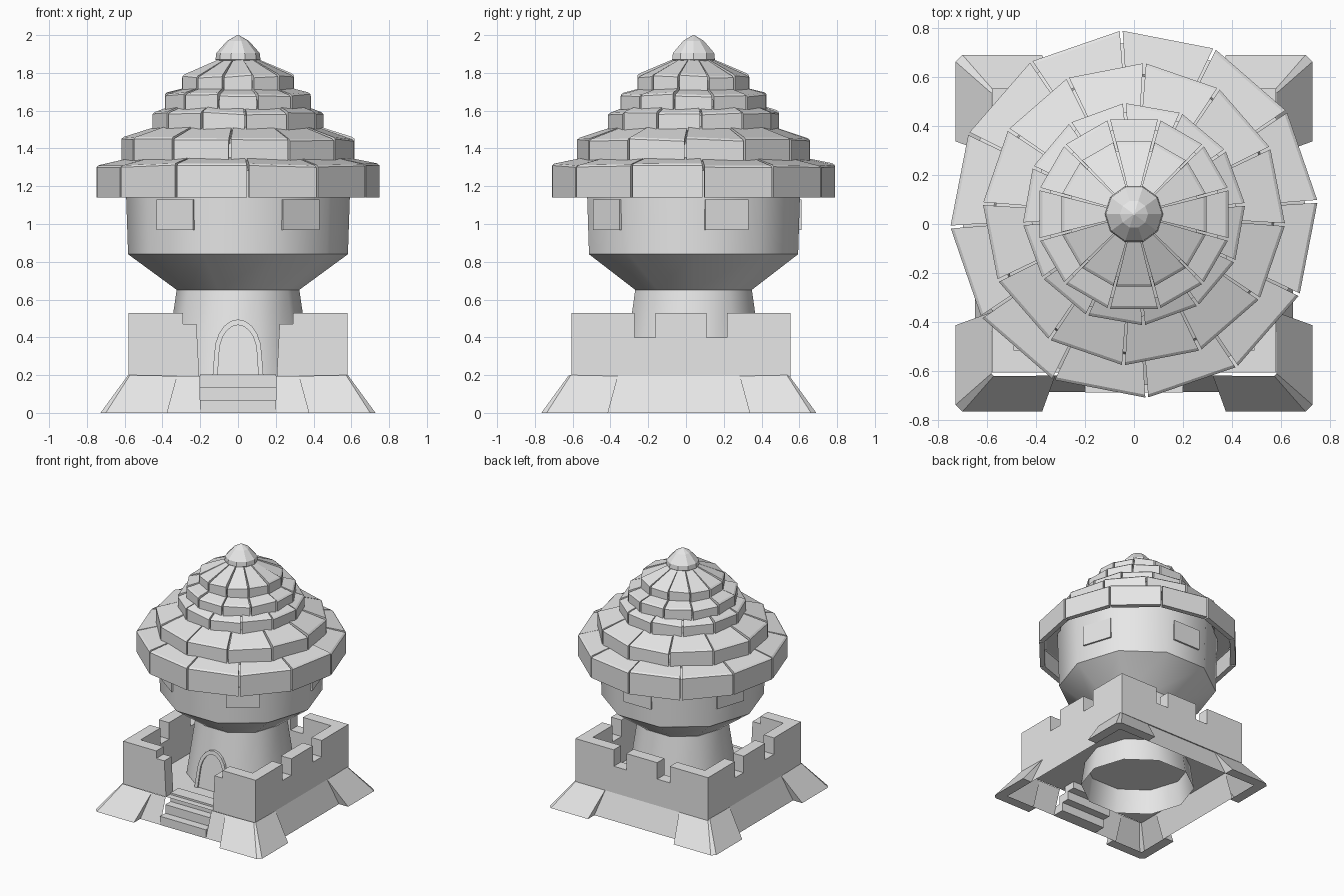
import bpy, bmesh, math, random
from math import sin, cos, pi, radians
from mathutils import Matrix, Vector

random.seed(4)
cube = bpy.data.objects.get("Cube")
if cube:
    bpy.data.objects.remove(cube, do_unlink=True)

stone = bpy.data.materials.new("stone_grey")
stone.use_nodes = True
GREY = (0.8, 0.8, 0.8, 1)
stone.diffuse_color = GREY
for node in stone.node_tree.nodes:
    if node.type == 'BSDF_PRINCIPLED':
        node.inputs["Base Color"].default_value = GREY

TOWER_Y = 0.04      # centre of tower
WALL_Y = -0.027     # centre of courtyard wall
FOOT_Y = -0.038     # centre of sloped footing


def make(name, verts, faces, smooth=False):
    mesh = bpy.data.meshes.new(name)
    bm = bmesh.new()
    vs = [bm.verts.new(v) for v in verts]
    for f in faces:
        bm.faces.new([vs[i] for i in f])
    bmesh.ops.recalc_face_normals(bm, faces=bm.faces)
    bm.to_mesh(mesh)
    bm.free()
    mesh.materials.append(stone)
    ob = bpy.data.objects.new(name, mesh)
    bpy.context.collection.objects.link(ob)
    if smooth:
        bpy.ops.object.select_all(action='DESELECT')
        ob.select_set(True)
        bpy.context.view_layer.objects.active = ob
        bpy.ops.object.shade_smooth_by_angle(angle=radians(40))
    return ob


def lathe(name, profile, sides, turn=0.0, smooth=False):
    verts, faces = [], []
    for r, z in profile:
        for k in range(sides):
            a = turn + 2 * pi * k / sides
            verts.append((r * cos(a), TOWER_Y + r * sin(a), z))
    for i in range(len(profile) - 1):
        for k in range(sides):
            m = (k + 1) % sides
            faces.append((i * sides + k, i * sides + m,
                          (i + 1) * sides + m, (i + 1) * sides + k))
    top = (len(profile) - 1) * sides
    faces.append(tuple(range(top, top + sides)))
    return make(name, verts, faces, smooth)


def loft(name, a, b):
    """Solid between two matching outlines."""
    n = len(a)
    faces = [tuple(range(n)), tuple(range(n, 2 * n))]
    faces += [(i, (i + 1) % n, n + (i + 1) % n, n + i) for i in range(n)]
    return make(name, list(a) + list(b), faces)


def box(name, x0, x1, y0, y1, z0, z1):
    ring = [(x0, y0), (x1, y0), (x1, y1), (x0, y1)]
    return loft(name, [(x, y, z0) for x, y in ring], [(x, y, z1) for x, y in ring])


# Tower shaft, overhanging chamber and finial
lathe("tower_shaft", [(0.42, 0), (0.325, 0.65)], 10, smooth=True)
lathe("tower_chamber", [(0.32, 0.648), (0.582, 0.84), (0.592, 1.14), (0.597, 1.3)],
      10, smooth=True)
lathe("finial", [(0.1, 1.855), (0.119, 1.87), (0.115, 1.905), (0.057, 1.97), (0.004, 2)], 10)

# Roof core under the shingles
lathe("roof_core", [(0.59, 1.28), (0.70, 1.28), (0.59, 1.32), (0.58, 1.43), (0.42, 1.485),
                    (0.42, 1.575), (0.365, 1.595), (0.365, 1.67), (0.275, 1.695),
                    (0.275, 1.77), (0.08, 1.855)], 12, radians(4))

# Roof tiers: outer radius, bottom, rim, inner radius, inner height, turn in degrees
TIERS = [(0.75, 1.14, 1.315, 0.57, 1.352, 4), (0.617, 1.335, 1.455, 0.41, 1.52, -4),
         (0.454, 1.495, 1.595, 0.36, 1.625, 5), (0.398, 1.605, 1.69, 0.27, 1.722, 15),
         (0.305, 1.70, 1.79, 0.09, 1.877, 15)]
for t, (r, zb, zt, ri, zi, turn) in enumerate(TIERS):
    gap = 0.006 / r
    thick = 0.025 if t else 0.04
    for k in range(12):
        ends = []
        for side in (0, 1):
            a = radians(turn + 30 * (k + side)) + (-gap if side else gap)
            lift = random.uniform(-0.008, 0.008)
            prof = [(r, zb), (r, zt - 0.01 + lift), (r - 0.012, zt + lift), (ri, zi + lift / 2),
                    (ri, zi - 0.03), (r - thick, zt - 0.035), (r - thick, zb)]
            ends.append([(p * cos(a), TOWER_Y + p * sin(a), z) for p, z in prof])
        loft(f"roof_tile_{t + 1}_{k + 1}", *ends)

# Shuttered windows on every second chamber face
for k in range(5):
    rot = Matrix.Translation((0, TOWER_Y, 0)) @ Matrix.Rotation(radians(18 + 72 * k), 4, 'Z')
    pane = box(f"window_{k + 1}", 0.54, 0.571, -0.12, 0.12, 0.967, 1.13)
    pane.data.transform(rot)


# Arched door lying on the sloped front of the shaft
def on_shaft(x, z, out):
    return (x, -0.359 + 0.139 * z - out, z)


def arch(half, top):
    spring = 0.31
    pts = [(half, 0.19)]
    for i in range(11):
        a = pi * i / 10
        pts.append((half * 0.93 * cos(a), spring + (top - spring) * sin(a)))
    return pts + [(-half, 0.19)]


outer, inner = arch(0.135, 0.495), arch(0.108, 0.465)
for i in range(len(outer) - 1):
    quad = [outer[i], outer[i + 1], inner[i + 1], inner[i]]
    loft(f"door_frame_{i + 1}", [on_shaft(x, z, -0.03) for x, z in quad],
         [on_shaft(x, z, 0.02) for x, z in quad])
loft("door", [on_shaft(x, z, -0.03) for x, z in inner],
     [on_shaft(x, z, 0.008) for x, z in inner])

# Courtyard floor and steps
H, T = 0.58, 0.09
make("courtyard_floor", [(-H, WALL_Y - H, 0.19), (H, WALL_Y - H, 0.19),
                         (H, WALL_Y + H, 0.19), (-H, WALL_Y + H, 0.19)], [(0, 1, 2, 3)])
for k in range(3):
    y = -0.688 + 0.065 * k
    box(f"step_{k + 1}", -0.2, 0.2, y, y + 0.1, 0.068 * k, 0.068 * (k + 1))

# Battlement walls on three sides, two shorter walls beside the steps
side_wall = [(-H, 0.19), (-H, 0.53), (-0.245, 0.53), (-0.245, 0.40), (-0.135, 0.40),
             (-0.135, 0.53)]
side_wall += [(-x, z) for x, z in reversed(side_wall)]
front_wall = [(-H, 0.19), (-H, 0.53), (-0.29, 0.53), (-0.29, 0.47), (-0.22, 0.47),
              (-0.205, 0.19)]
walls = [("front_wall_right", front_wall, 0),
         ("front_wall_left", [(-x, z) for x, z in front_wall], 0),
         ("left_wall", side_wall, 90), ("back_wall", side_wall, 180),
         ("right_wall", side_wall, 270)]
for name, outline, angle in walls:
    wall = loft(name, [(x, -H, z) for x, z in outline], [(x, -H + T, z) for x, z in outline])
    wall.data.transform(Matrix.Translation((0, WALL_Y, 0)) @
                        Matrix.Rotation(radians(angle), 4, 'Z'))

# Sloped footing between the corners, open for the steps in front
for k, name in enumerate(("front", "left", "back", "right")):
    spans = [(-0.4, -0.2), (0.2, 0.4)] if k == 0 else [(-0.4, 0.4)]
    for j, (a, b) in enumerate(spans):
        foot = make(f"{name}_footing_{j + 1}", [(a, -0.648, 0), (b, -0.648, 0),
                                                (b, -H, 0.195), (a, -H, 0.195)], [(0, 1, 2, 3)])
        foot.data.transform(Matrix.Translation((0, FOOT_Y, 0)) @
                            Matrix.Rotation(radians(90 * k), 4, 'Z'))

# Splayed corner buttresses
low, mid, top = 0.728, 0.648, 0.582
for sx in (-1, 1):
    for sy in (-1, 1):
        pts = [(low, 0.375, 0), (low, 0.7, 0), (0.7, low, 0), (0.375, low, 0),
               (top, 0.322, 0.195), (top, 0.572, 0.2), (0.572, top, 0.2), (0.322, top, 0.195),
               (mid, 0.375, 0), (0.375, mid, 0), (mid, mid, 0)]
        make(f"corner_buttress_{'left' if sx > 0 else 'right'}_{'back' if sy > 0 else 'front'}",
             [(sx * x, FOOT_Y + sy * y, z) for x, y, z in pts],
             [(0, 1, 5, 4), (1, 2, 6, 5), (2, 3, 7, 6), (0, 4, 8), (3, 9, 7),
              (0, 8, 10, 9, 3, 2, 1)])
